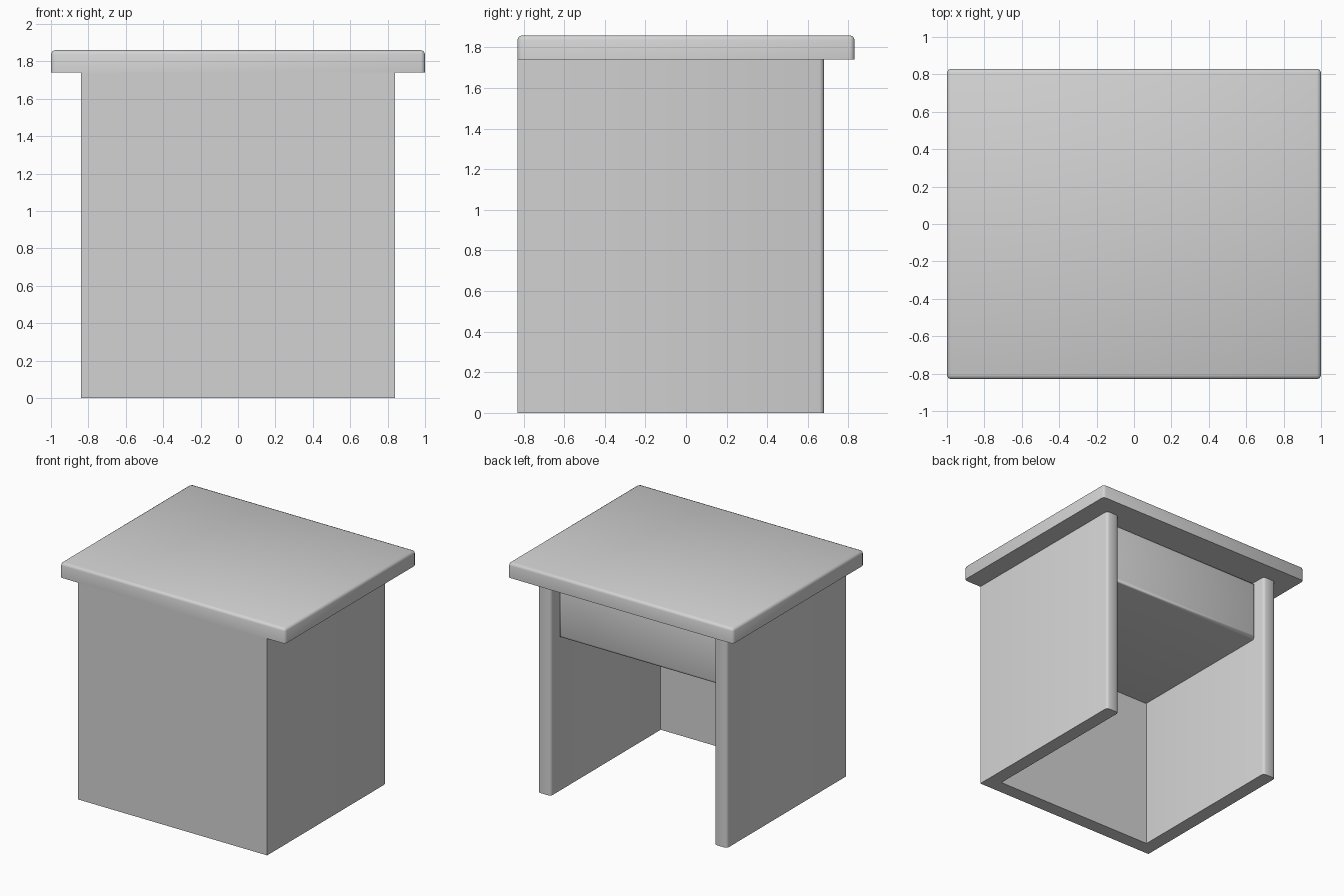
import bpy
import bmesh
import math

cube = bpy.data.objects.get("Cube")
if cube:
    bpy.data.objects.remove(cube, do_unlink=True)

grey = bpy.data.materials.new("light grey")
grey.use_nodes = True
COLOR = (0.65, 0.65, 0.65, 1)
grey.diffuse_color = COLOR
grey.node_tree.nodes["Principled BSDF"].inputs["Base Color"].default_value = COLOR


def prism(name, outline, z0, z1, bevel, rule):
    """Extrude an outline upward, then round the edges chosen by the rule."""
    bm = bmesh.new()
    base = bm.faces.new([bm.verts.new((x, y, z0)) for x, y in outline])
    lid = bmesh.ops.extrude_face_region(bm, geom=[base], use_keep_orig=True)
    for v in lid["geom"]:
        if isinstance(v, bmesh.types.BMVert):
            v.co.z = z1
    bmesh.ops.recalc_face_normals(bm, faces=bm.faces)
    edges = [e for e in bm.edges if rule(*[v.co for v in e.verts])]
    bmesh.ops.bevel(bm, geom=edges, offset=bevel, segments=2,
                    profile=0.5, affect='EDGES')
    mesh = bpy.data.meshes.new(name)
    bm.to_mesh(mesh)
    bm.free()
    mesh.materials.append(grey)
    obj = bpy.data.objects.new(name, mesh)
    bpy.context.collection.objects.link(obj)
    bpy.ops.object.select_all(action='DESELECT')
    obj.select_set(True)
    bpy.context.view_layer.objects.active = obj
    bpy.ops.object.shade_smooth_by_angle(angle=math.radians(50))
    return obj


def rectangle(x, y0, y1):
    return [(-x, y0), (x, y0), (x, y1), (-x, y1)]


FRONT, BACK, WALL = -0.83, 0.68, 0.115
OUTER, UNDER, TOP = 0.84, 1.74, 1.86
INNER = OUTER - WALL

# Front panel and both side walls as one U-shaped shell, open at the back
shell = [(-OUTER, FRONT), (OUTER, FRONT), (OUTER, BACK), (INNER, BACK),
         (INNER, FRONT + WALL), (-INNER, FRONT + WALL), (-INNER, BACK), (-OUTER, BACK)]
prism("side_and_front_panels", shell, 0, UNDER, 0.022,
      lambda a, b: min(a.y, b.y) > BACK - 0.01 and abs(a.z - b.z) > 1)

# Overhanging top with softened upper rim and corners
prism("table_top", rectangle(1, FRONT, -FRONT), UNDER, TOP, 0.022,
      lambda a, b: max(a.z, b.z) > TOP - 0.01)

# Drawer set between the walls, with softened edges on its face
DRAWER_BACK = 0.585
prism("drawer", rectangle(INNER - 0.004, FRONT + WALL, DRAWER_BACK), 1.235, 1.725, 0.025,
      lambda a, b: min(a.y, b.y) > DRAWER_BACK - 0.01)
